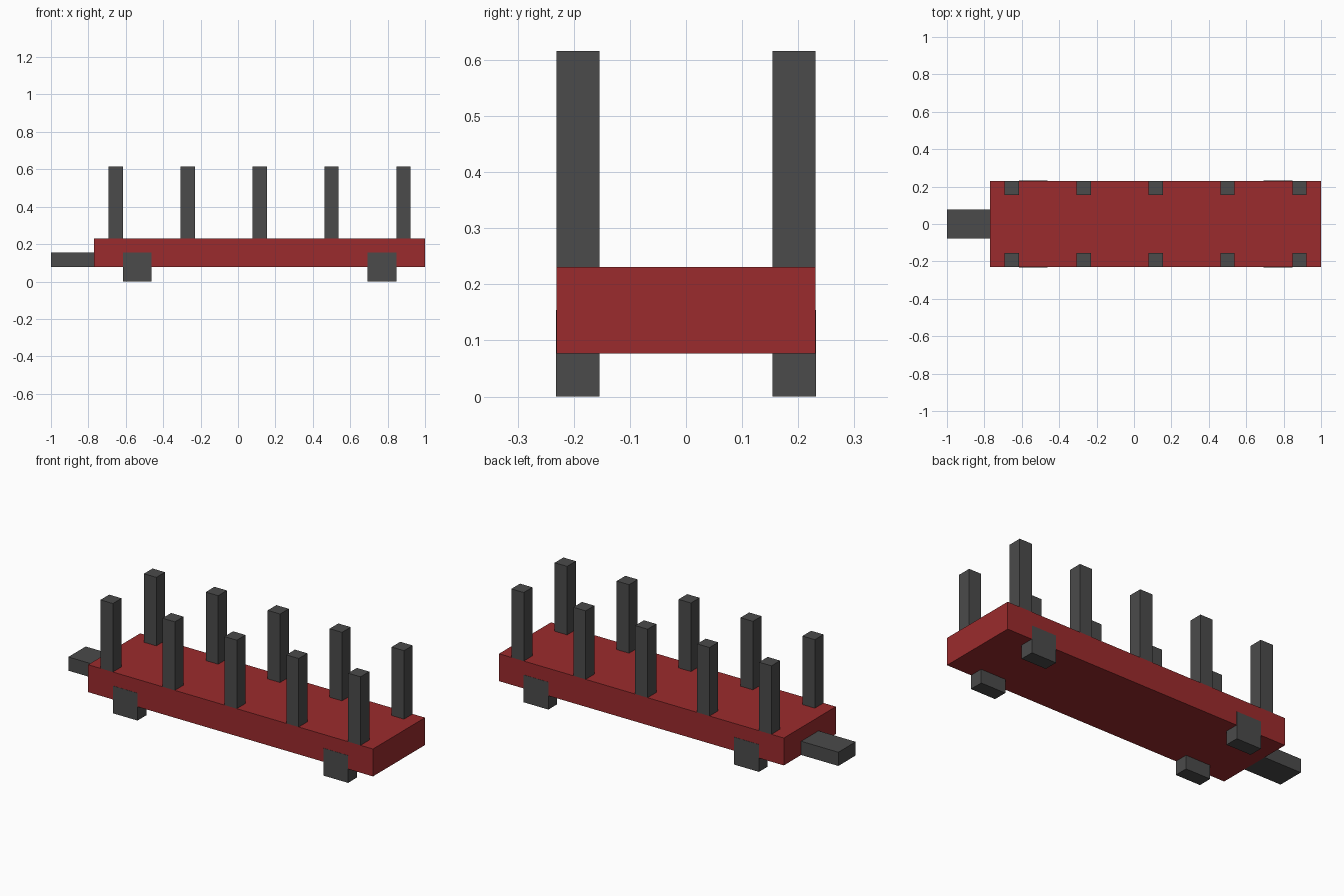
import bpy
import bmesh

if "Cube" in bpy.data.objects:
    bpy.data.objects.remove(bpy.data.objects["Cube"])

U = 1 / 13  # the model sits on a regular grid, 26 units long


def material(name, color):
    m = bpy.data.materials.new(name)
    m.diffuse_color = (*color, 1)
    m.use_nodes = True
    m.node_tree.nodes["Principled BSDF"].inputs["Base Color"].default_value = m.diffuse_color
    return m


RED = material("deck red", (0.33, 0.024, 0.026))
GREY = material("dark grey", (0.07, 0.07, 0.07))


def box(name, lo, hi, mat):
    """Box between two corners given in grid units."""
    bm = bmesh.new()
    bmesh.ops.create_cube(bm, size=1)
    for v in bm.verts:
        v.co = [(l + (c + 0.5) * (h - l)) * U for c, l, h in zip(v.co, lo, hi)]
    mesh = bpy.data.meshes.new(name)
    bm.to_mesh(mesh)
    bm.free()
    mesh.materials.append(mat)
    ob = bpy.data.objects.new(name, mesh)
    bpy.context.collection.objects.link(ob)
    return ob


# Deck and tow bar
box("deck", (-10, -3, 1), (13, 3, 3), RED)
box("tow_bar", (-13, -1, 1), (-10, 1, 2), GREY)

for side, label in ((-1, "front"), (1, "back")):
    y0, y1 = sorted((2 * side, 3 * side))
    # Upright stakes along the deck edge
    for i in range(5):
        x = -9 + 5 * i
        box(f"stake_{label}_{i + 1}", (x, y0, 3), (x + 1, y1, 8), GREY)
    # Block wheels, a hair proud of the deck side
    y0, y1 = sorted((2 * side, 3.015 * side))
    for x, end in ((-8, "left"), (9, "right")):
        box(f"wheel_{label}_{end}", (x, y0, 0), (x + 2, y1, 2), GREY)
